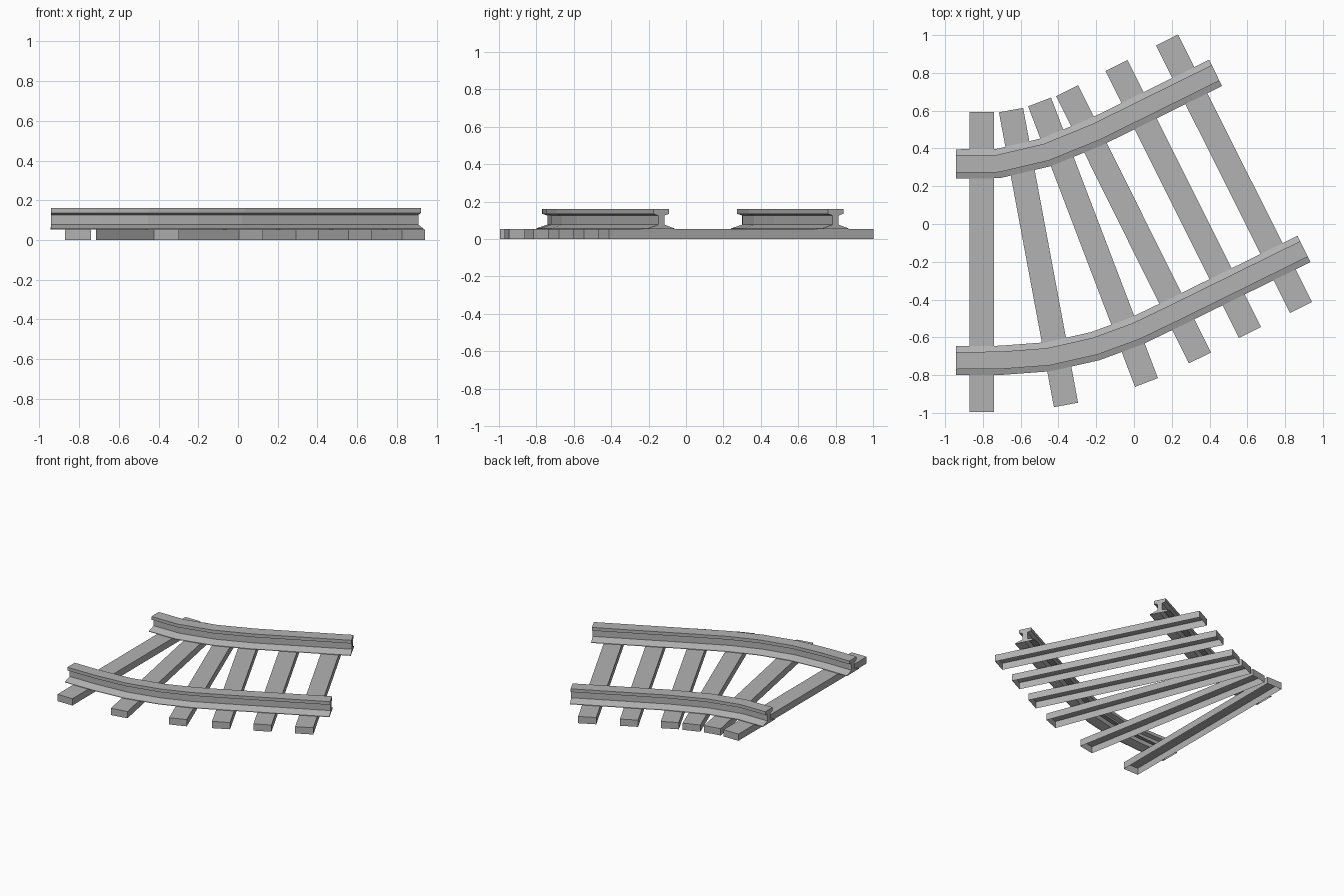
import bpy, bmesh, math
from mathutils import Vector

if "Cube" in bpy.data.objects:
    bpy.data.objects.remove(bpy.data.objects["Cube"])

steel = bpy.data.materials.new("plain_grey")
steel.diffuse_color = (0.45, 0.45, 0.45, 1)
steel.use_nodes = True
steel.node_tree.nodes["Principled BSDF"].inputs["Base Color"].default_value = steel.diffuse_color


def finish(name, bm):
    me = bpy.data.meshes.new(name)
    bm.to_mesh(me)
    bm.free()
    me.materials.append(steel)
    ob = bpy.data.objects.new(name, me)
    bpy.context.collection.objects.link(ob)
    return ob


# Sleepers: hollow boxes, open underneath, given by their two end points
def sleeper(name, a, b, width=0.13, height=0.053):
    a, b = Vector(a), Vector(b)
    d = (b - a).normalized()
    n = Vector((-d.y, d.x)) * width / 2
    corners = [a - n, b - n, b + n, a + n]
    bm = bmesh.new()
    low = [bm.verts.new((p.x, p.y, 0)) for p in corners]
    top = [bm.verts.new((p.x, p.y, height)) for p in corners]
    bm.faces.new(top)
    for i in range(4):
        j = (i + 1) % 4
        bm.faces.new((low[i], low[j], top[j], top[i]))
    finish(name, bm)


# Rail: half profile (offset, z) from foot edge to head, mirrored and swept
HALF = [(0.0775, 0.053), (0.0775, 0.057), (0.018, 0.077),
        (0.018, 0.126), (0.046, 0.135), (0.046, 0.16)]
PROFILE = HALF + [(-x, z) for x, z in reversed(HALF)]


def rail(name, path):
    pts = [Vector(p) for p in path]
    dirs = [(q - p).normalized() for p, q in zip(pts, pts[1:])]
    bm = bmesh.new()
    rings = []
    for i, p in enumerate(pts):
        d0, d1 = dirs[max(i - 1, 0)], dirs[min(i, len(dirs) - 1)]
        t = (d0 + d1).normalized()
        n = Vector((-t.y, t.x)) / t.dot(d1)      # mitred joint
        rings.append([bm.verts.new((p.x - n.x * o, p.y - n.y * o, z))
                      for o, z in PROFILE])
    for r, s in zip(rings, rings[1:]):
        for k in range(len(PROFILE) - 1):        # underside stays open
            bm.faces.new((r[k], s[k], s[k + 1], r[k + 1]))
    bm.faces.new(rings[0])
    bm.faces.new(rings[-1][::-1])
    finish(name, bm)


ENDS = [((-0.805, 0.593), (-0.805, -0.995)), ((-0.651, 0.603), (-0.36, -0.958)),
        ((-0.50, 0.646), (0.066, -0.839)), ((-0.354, 0.706), (0.349, -0.709)),
        ((-0.093, 0.839), (0.614, -0.574)), ((0.175, 0.974), (0.884, -0.442))]
for i, (a, b) in enumerate(ENDS):
    sleeper(f"sleeper_{i + 1}", b, a)

rail("inner_rail", [(-0.942, 0.318), (-0.72, 0.32), (-0.465, 0.38),
                    (-0.2, 0.488), (0.432, 0.80)])
rail("outer_rail", [(-0.942, -0.723), (-0.71, -0.722), (-0.455, -0.703),
                    (-0.206, -0.647), (0.014, -0.566), (0.222, -0.466),
                    (0.90, -0.132)])
